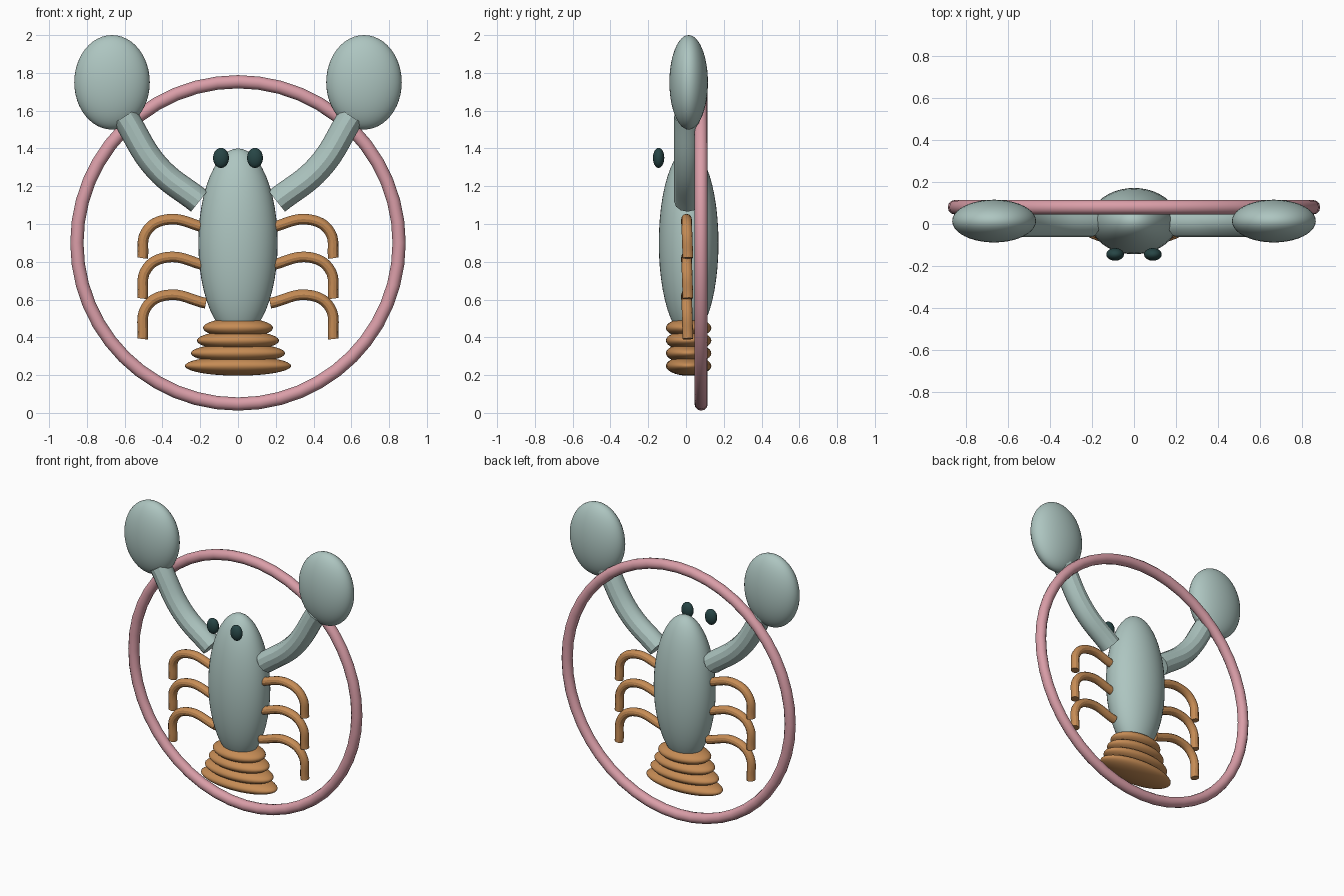
import bpy
from mathutils import Vector

if "Cube" in bpy.data.objects:
    bpy.data.objects.remove(bpy.data.objects["Cube"])


def material(name, rgb):
    m = bpy.data.materials.new(name)
    m.diffuse_color = (*rgb, 1)
    m.use_nodes = True
    m.node_tree.nodes["Principled BSDF"].inputs["Base Color"].default_value = m.diffuse_color
    return m


TEAL = material("teal", (0.42, 0.56, 0.53))
ORANGE = material("orange", (0.56, 0.26, 0.09))
PINK = material("pink", (0.70, 0.34, 0.39))
DARK = material("dark", (0.02, 0.06, 0.06))


def finish(ob, name, mat):
    ob.name = name
    ob.data.materials.append(mat)
    return ob


def ellipsoid(name, loc, radii, mat):
    bpy.ops.mesh.primitive_uv_sphere_add(segments=40, ring_count=24, location=loc)
    ob = bpy.context.object
    ob.scale = radii
    bpy.ops.object.shade_smooth()
    return finish(ob, name, mat)


def tube(name, points, radius, mat):
    # smooth capped tube through a few path points
    cu = bpy.data.curves.new(name, 'CURVE')
    cu.dimensions = '3D'
    cu.bevel_depth = radius
    cu.bevel_resolution = 4
    cu.use_fill_caps = True
    cu.resolution_u = 8
    sp = cu.splines.new('BEZIER')
    sp.bezier_points.add(len(points) - 1)
    for bp, p in zip(sp.bezier_points, points):
        bp.co = Vector(p)
        bp.handle_left_type = bp.handle_right_type = 'AUTO'
    ob = bpy.data.objects.new(name, cu)
    bpy.context.collection.objects.link(ob)
    bpy.context.view_layer.objects.active = ob
    bpy.ops.object.select_all(action='DESELECT')
    ob.select_set(True)
    bpy.ops.object.convert(target='MESH')
    ob = bpy.context.object
    bpy.ops.object.shade_smooth_by_angle()
    return finish(ob, name, mat)


# Hoop behind the animal
bpy.ops.mesh.primitive_torus_add(major_radius=0.853, minor_radius=0.035,
                                 major_segments=48, minor_segments=12,
                                 location=(0, 0.08, 0.9), rotation=(1.5708, 0, 0))
bpy.ops.object.shade_smooth()
finish(bpy.context.object, "hoop", PINK)

# Body
ellipsoid("body", (0, 0.014, 0.9), (0.21, 0.158, 0.5), TEAL)

# Tail segments, widening downwards
for i in range(4):
    ellipsoid(f"tail_segment_{i + 1}", (0, 0.014, 0.45 - 0.067 * i),
              (0.185 + 0.032 * i, 0.12, 0.052), ORANGE)

# Paired parts
for s, side in ((-1, "left"), (1, "right")):
    ellipsoid(f"eye_{side}", (s * 0.09, -0.145, 1.35), (0.042, 0.03, 0.053), DARK)
    ellipsoid(f"claw_{side}", (s * 0.667, 0.014, 1.75), (0.2, 0.102, 0.25), TEAL)
    tube(f"arm_{side}", [(s * 0.205, 0.007, 1.12), (s * 0.43, 0.007, 1.3),
                         (s * 0.6, 0.007, 1.57)], 0.07, TEAL)
    for i in range(3):
        z = -0.2 * i
        tube(f"leg_{side}_{i + 1}",
             [(s * 0.17, 0.003, 0.98 + z), (s * 0.38, 0.003, 1.023 + z),
              (s * 0.485, 0.005, 0.96 + z), (s * 0.505, 0.01, 0.82 + z * 1.07)],
             0.028, ORANGE)
